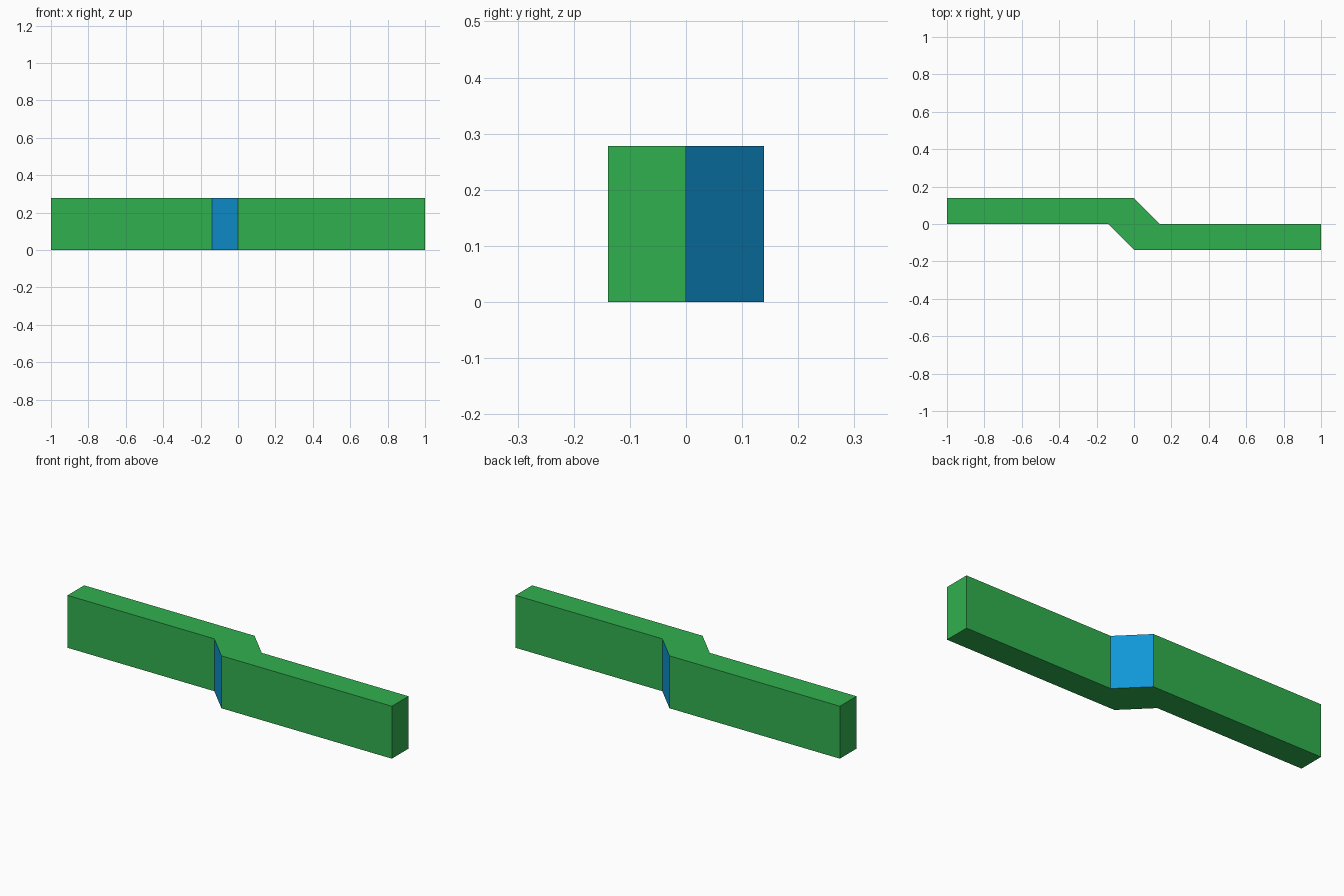
import bpy, bmesh

if "Cube" in bpy.data.objects:
    bpy.data.objects.remove(bpy.data.objects["Cube"])

W = 0.139   # wall thickness and diagonal run
H = 0.278   # wall height


def make_material(name, rgb):
    def lin(c):
        c /= 255
        return c / 12.92 if c <= 0.04045 else ((c + 0.055) / 1.055) ** 2.4
    mat = bpy.data.materials.new(name)
    mat.diffuse_color = (*[lin(c) for c in rgb], 1)
    mat.use_nodes = True
    mat.node_tree.nodes["Principled BSDF"].inputs["Base Color"].default_value = mat.diffuse_color
    return mat


# Half of the plan outline; the other half is the same turned 180 degrees
half = [(-1, W), (-1, 0), (-W, 0), (0, -W)]
outline = half + [(-x, -y) for x, y in half]

# Extrude the outline upwards into the stepped wall
bm = bmesh.new()
base = bm.faces.new([bm.verts.new((x, y, 0)) for x, y in outline])
top = bmesh.ops.extrude_face_region(bm, geom=[base], use_keep_orig=True)
bmesh.ops.translate(bm, vec=(0, 0, H),
                    verts=[v for v in top["geom"] if isinstance(v, bmesh.types.BMVert)])
bmesh.ops.recalc_face_normals(bm, faces=bm.faces)

# Diagonal faces are blue, all others green
for f in bm.faces:
    f.material_index = int(abs(f.normal.x) > 0.3 and abs(f.normal.y) > 0.3)

mesh = bpy.data.meshes.new("stepped_wall")
bm.to_mesh(mesh)
bm.free()
mesh.materials.append(make_material("green", (48, 176, 78)))
mesh.materials.append(make_material("blue", (16, 150, 215)))
wall = bpy.data.objects.new("stepped_wall", mesh)
bpy.context.collection.objects.link(wall)
